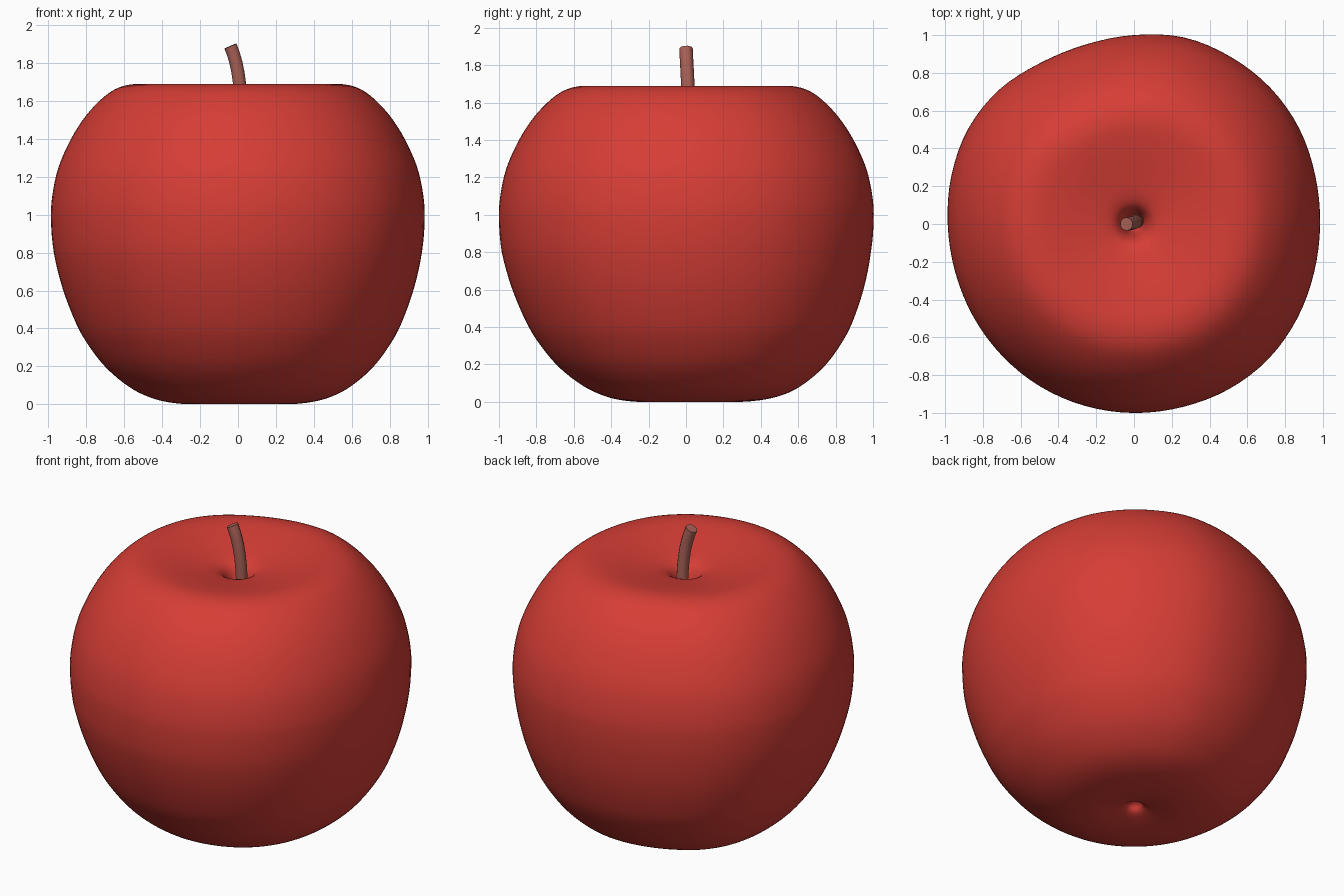
import bpy, bmesh, math
from mathutils import Vector

if "Cube" in bpy.data.objects:
    bpy.data.objects.remove(bpy.data.objects["Cube"])


def catmull(a, b, c, d, t):
    return 0.5 * (2 * b + (c - a) * t + (2 * a - 5 * b + 4 * c - d) * t * t
                  + (3 * b - a - 3 * c + d) * t ** 3)


def material(name, color):
    m = bpy.data.materials.new(name)
    m.diffuse_color = (*color, 1)
    m.use_nodes = True
    m.node_tree.nodes["Principled BSDF"].inputs["Base Color"].default_value = m.diffuse_color
    return m


# Apple half profile (radius, height) from lower dimple to stem pit
profile = [Vector(p) for p in [
    (0, .085), (.035, .07), (.06, .038), (.12, .018), (.25, 0), (.40, .014),
    (.52, .052), (.62, .112), (.72, .2), (.805, .31), (.87, .425), (.94, .61),
    (.985, .8), (1.0, .97), (.993, 1.1), (.96, 1.25), (.893, 1.4), (.815, 1.52),
    (.725, 1.615), (.64, 1.67), (.54, 1.69), (.42, 1.677), (.27, 1.647),
    (.13, 1.612), (.075, 1.56), (.04, 1.46), (0, 1.40)]]

# Uneven outline seen from above, one factor every 15 degrees
outline = [.985, .993, 1.01, 1.02, 1.022, 1.022, 1.0, .984, .986, 1.007, 1.012, 1.0,
           .986, .98, .982, .987, .993, .997, 1.0, 1.002, 1.008, 1.008, .998, .987]


def outline_at(angle):
    f = angle / math.tau * len(outline)
    i, t = int(f), f % 1
    return catmull(*[outline[(i + k) % len(outline)] for k in (-1, 0, 1, 2)], t)


# Smooth the profile
points = []
last = len(profile) - 1
for i in range(last):
    a, b = profile[max(i - 1, 0)], profile[i]
    c, d = profile[i + 1], profile[min(i + 2, last)]
    points += [catmull(a, b, c, d, k / 4) for k in range(4)]
points = points[1:]

# Apple body: lathed rings with the uneven outline and a slightly skewed base
SEG = 96
bm = bmesh.new()
rings = []
for r, z in points:
    ring = []
    z = max(z, 0)
    low = max(0, 1 - z / 0.8) * min(1, r / 0.5)
    for s in range(SEG):
        a = math.tau * s / SEG
        rad = r * outline_at(a)
        ring.append(bm.verts.new((rad * math.cos(a) + 0.01 * low,
                                  rad * math.sin(a) + 0.035 * low, z)))
    rings.append(ring)
for lo, hi in zip(rings, rings[1:]):
    for s in range(SEG):
        n = (s + 1) % SEG
        bm.faces.new((lo[s], lo[n], hi[n], hi[s]))
bottom = bm.verts.new((0, 0, profile[0].y))
top = bm.verts.new((0, 0, profile[-1].y))
for s in range(SEG):
    n = (s + 1) % SEG
    bm.faces.new((bottom, rings[0][n], rings[0][s]))
    bm.faces.new((top, rings[-1][s], rings[-1][n]))
for f in bm.faces:
    f.smooth = True
mesh = bpy.data.meshes.new("apple_body")
bm.to_mesh(mesh)
bm.free()
mesh.materials.append(material("red_skin", (.67, .047, .036)))
body = bpy.data.objects.new("apple_body", mesh)
bpy.context.collection.objects.link(body)

# Stem: bent tube with capped ends
curve = bpy.data.curves.new("stem", 'CURVE')
curve.dimensions = '3D'
curve.bevel_depth = 0.036
curve.bevel_resolution = 3
curve.use_fill_caps = True
curve.resolution_u = 8
spline = curve.splines.new('BEZIER')
spline.bezier_points.add(1)
for p, co, left, right in zip(
        spline.bezier_points,
        [(.014, .016, 1.41), (-.04, 0, 1.89)],
        [(.014, .016, 1.25), (.004, .004, 1.79)],
        [(.024, .016, 1.64), (-.084, -.004, 2.0)]):
    p.handle_left_type = p.handle_right_type = 'FREE'
    p.co, p.handle_left, p.handle_right = co, left, right
curve.materials.append(material("brown_stem", (.4, .12, .095)))
stem_curve = bpy.data.objects.new("stem_path", curve)
bpy.context.collection.objects.link(stem_curve)
bpy.context.view_layer.objects.active = stem_curve
stem_curve.select_set(True)
bpy.ops.object.convert(target='MESH')
stem = bpy.context.view_layer.objects.active
stem.name = "stem"
bpy.ops.object.shade_smooth_by_angle(angle=math.radians(40))
